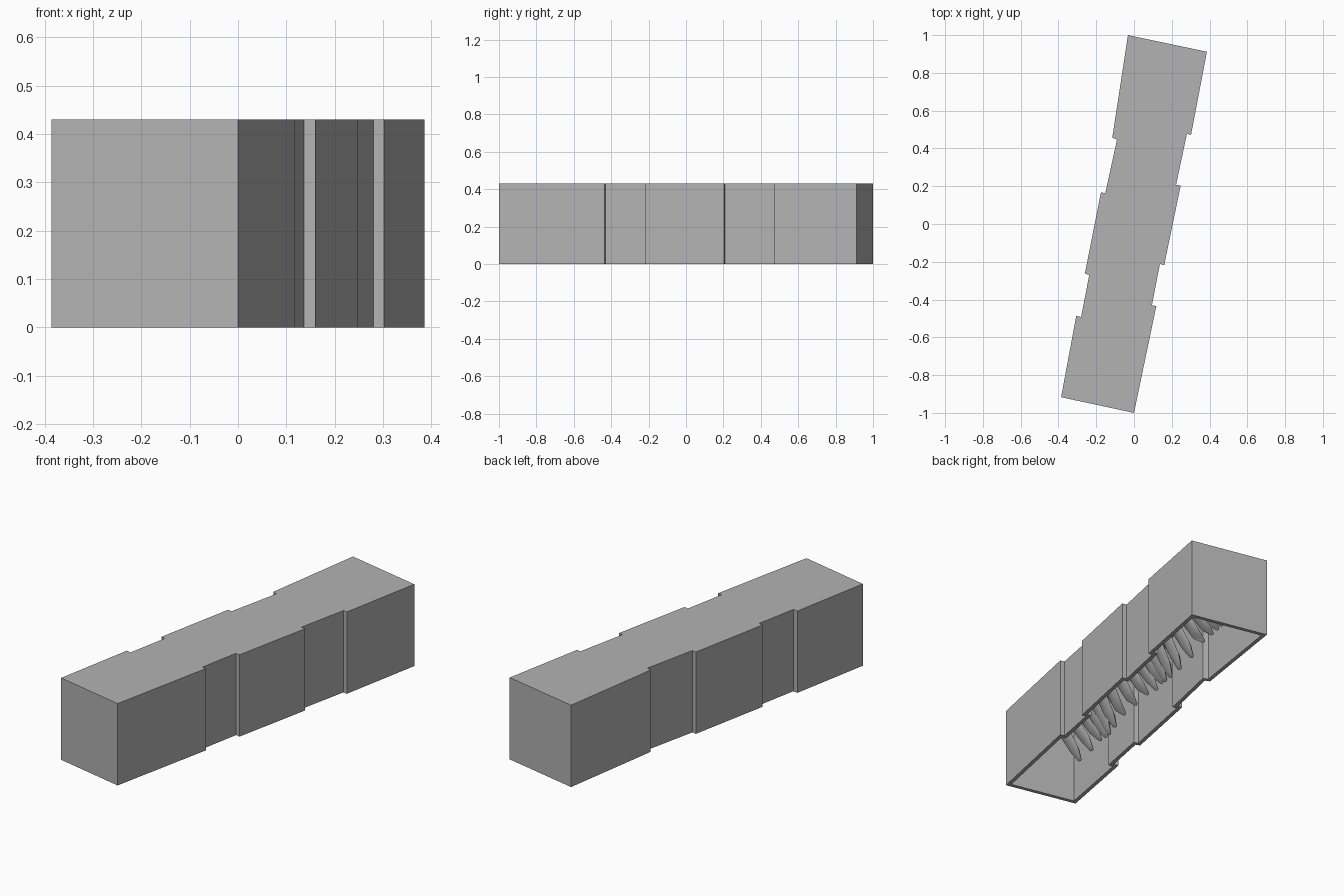
import bpy, bmesh, math, random
from mathutils import Vector

if "Cube" in bpy.data.objects:
    bpy.data.objects.remove(bpy.data.objects["Cube"])

random.seed(4)
H, WALL = 0.43, 0.02

grey = bpy.data.materials.new("plain_grey")
grey.diffuse_color = (0.45, 0.45, 0.45, 1)
grey.use_nodes = True
grey.node_tree.nodes["Principled BSDF"].inputs["Base Color"].default_value = grey.diffuse_color


def finish(bm, name):
    bmesh.ops.recalc_face_normals(bm, faces=bm.faces)
    me = bpy.data.meshes.new(name)
    bm.to_mesh(me)
    bm.free()
    me.materials.append(grey)
    ob = bpy.data.objects.new(name, me)
    bpy.context.collection.objects.link(ob)
    return ob


# Stepped block, open underneath: the plan outline runs anticlockwise
plan = [(0, -1), (.118, -.435), (.095, -.43), (.137, -.212), (.16, -.217),
        (.247, .203), (.223, .208), (.28, .477), (.302, .472), (.386, .912),
        (-.032, 1), (-.115, .457), (-.09, .447), (-.152, .163), (-.175, .168),
        (-.26, -.262), (-.237, -.27), (-.28, -.492), (-.306, -.487), (-.386, -.917)]
bm = bmesh.new()
floor = bm.faces.new([bm.verts.new((x, y, 0)) for x, y in plan])
top = bmesh.ops.extrude_face_region(bm, geom=[floor])["geom"]
bmesh.ops.translate(bm, vec=(0, 0, H),
                    verts=[v for v in top if isinstance(v, bmesh.types.BMVert)])
bm.faces.ensure_lookup_table()
bottom = next((f for f in bm.faces if all(v.co.z < .01 for v in f.verts)), None)
if bottom is None:
    bottom = bm.faces.new([v for v in bm.verts if v.co.z < .01])
bmesh.ops.recalc_face_normals(bm, faces=bm.faces)

# Hollow the underside: inset the rim, then push the inner face up
bmesh.ops.inset_region(bm, faces=[bottom], thickness=WALL, use_even_offset=True)
cavity = bmesh.ops.extrude_face_region(bm, geom=[bottom])["geom"]
bmesh.ops.translate(bm, vec=(0, 0, H - WALL),
                    verts=[v for v in cavity if isinstance(v, bmesh.types.BMVert)])
if bottom.is_valid and all(v.co.z < .01 for v in bottom.verts):
    bm.faces.remove(bottom)
finish(bm, "hollow_block")

# Row of slanted, tapering folds hanging from the ceiling inside
along = Vector((.2, .98, 0)).normalized()
across = Vector((.98, -.2, 0)).normalized()
bm = bmesh.new()
COUNT, SIDES = 20, 8
for i in range(COUNT):
    t = -.8 + 1.6 * i / (COUNT - 1)
    lean = .04 * math.sin(i * .9)
    rings = []
    for u, z, r in ((.06, H - WALL, .045), (-.03, .29, .045), (-.09, .2, .038),
                    (-.12, .16 + random.uniform(-.02, .02), .018)):
        c = along * (t + lean * (.41 - z) / .2) + across * u + Vector((0, 0, z))
        side = Vector((across.x * .6, across.y * .6, .5)) if z < .4 else across
        rings.append([bm.verts.new(c + r * (along * math.cos(a) + side * math.sin(a)))
                      for a in (2 * math.pi * k / SIDES for k in range(SIDES))])
    for a, b in zip(rings, rings[1:]):
        for k in range(SIDES):
            n = (k + 1) % SIDES
            bm.faces.new((a[k], a[n], b[n], b[k]))
    bm.faces.new(rings[0])
    bm.faces.new(rings[-1])
folds = finish(bm, "hanging_folds")
for p in folds.data.polygons:
    p.use_smooth = True
bpy.context.view_layer.objects.active = folds
folds.select_set(True)
bpy.ops.object.shade_smooth_by_angle(angle=math.radians(50))
